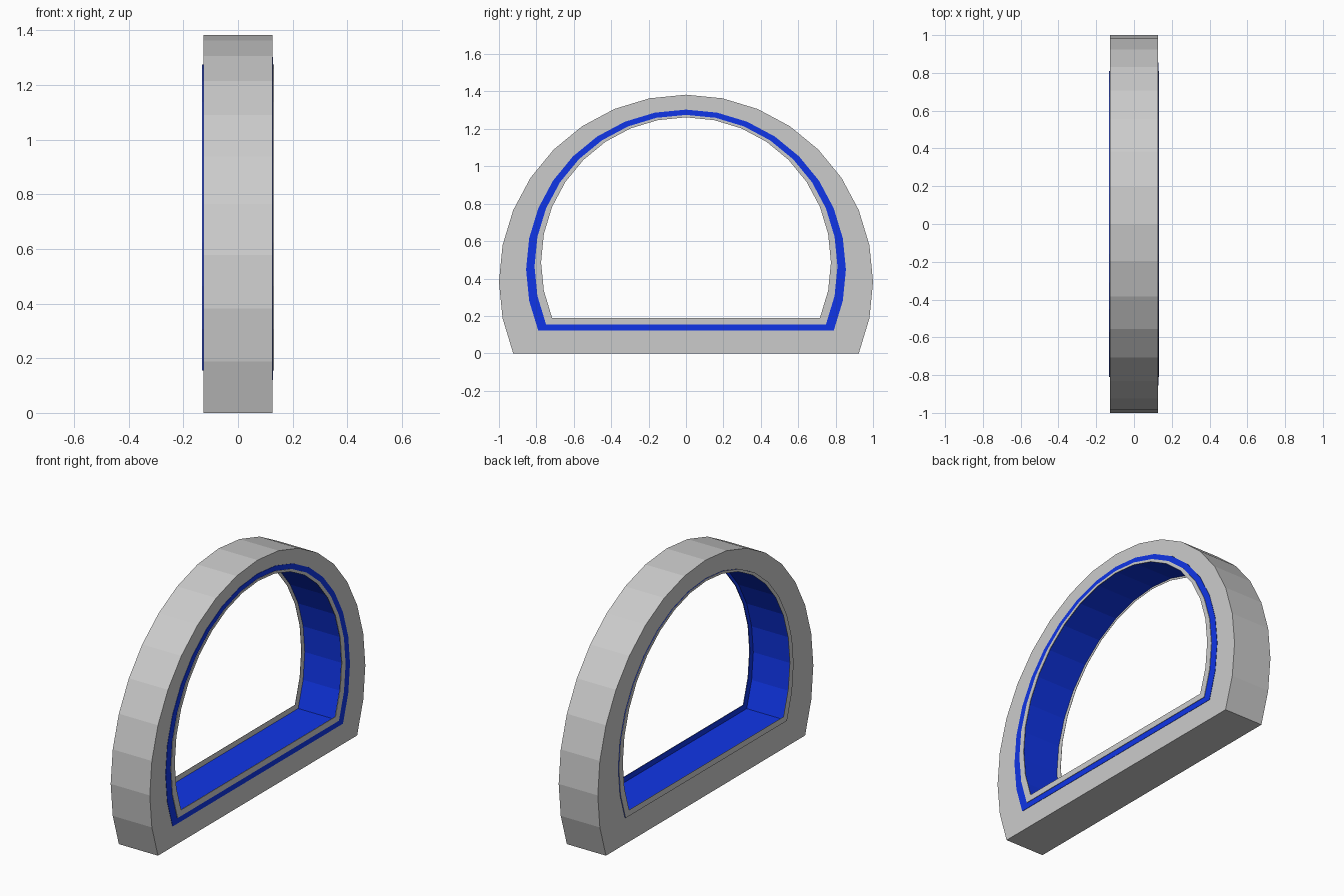
import bpy, bmesh, math

if "Cube" in bpy.data.objects:
    bpy.data.objects.remove(bpy.data.objects["Cube"])


def material(name, rgb):
    m = bpy.data.materials.new(name)
    m.diffuse_color = (*rgb, 1.0)
    m.use_nodes = True
    m.node_tree.nodes["Principled BSDF"].inputs["Base Color"].default_value = m.diffuse_color
    return m


GREY = material("light_grey", (0.6, 0.6, 0.6))
BLUE = material("bright_blue", (0.005, 0.036, 0.8))


def arch(scale, base):
    """Circle of 32 sides cut flat at the bottom, as (y, z) points."""
    drop = math.sin(math.pi / 8)
    pts = []
    for k in range(-10, 11):
        a = k * math.pi / 16
        pts.append((scale * math.sin(a), base + scale * (math.cos(a) + drop)))
    return pts


def arch_ring(name, outer, inner, x0, x1, mat):
    """Closed band between two arch outlines, from x0 to x1."""
    bm = bmesh.new()
    loops = [[bm.verts.new((x, y, z)) for y, z in outline]
             for outline, x in ((outer, x0), (outer, x1), (inner, x1), (inner, x0))]
    n = len(outer)
    for a, b in zip(loops, loops[1:] + loops[:1]):
        for i in range(n):
            j = (i + 1) % n
            bm.faces.new((a[i], a[j], b[j], b[i]))
    bmesh.ops.recalc_face_normals(bm, faces=bm.faces)
    mesh = bpy.data.meshes.new(name)
    bm.to_mesh(mesh)
    bm.free()
    mesh.materials.append(mat)
    obj = bpy.data.objects.new(name, mesh)
    bpy.context.collection.objects.link(obj)
    return obj


# Nested outlines, from outside to opening
body = arch(1.0, 0.0)
trim = arch(0.855, 0.121)
lining = arch(0.81, 0.155)
lining_inside = arch(0.806, 0.158)
opening = arch(0.775, 0.19)

# Thick grey arch
arch_ring("arch_body", body, lining, -0.127, 0.127, GREY)
# Blue lining of the tunnel
arch_ring("tunnel_lining", lining, lining_inside, -0.1305, 0.129, BLUE)
# Blue trim plate on the right side, reaching in behind the lip
arch_ring("blue_trim", trim, opening, 0.127, 0.129, BLUE)
# Grey lips around both openings
arch_ring("right_lip", lining, opening, 0.129, 0.132, GREY)
arch_ring("left_lip", lining, opening, -0.132, -0.1305, GREY)
